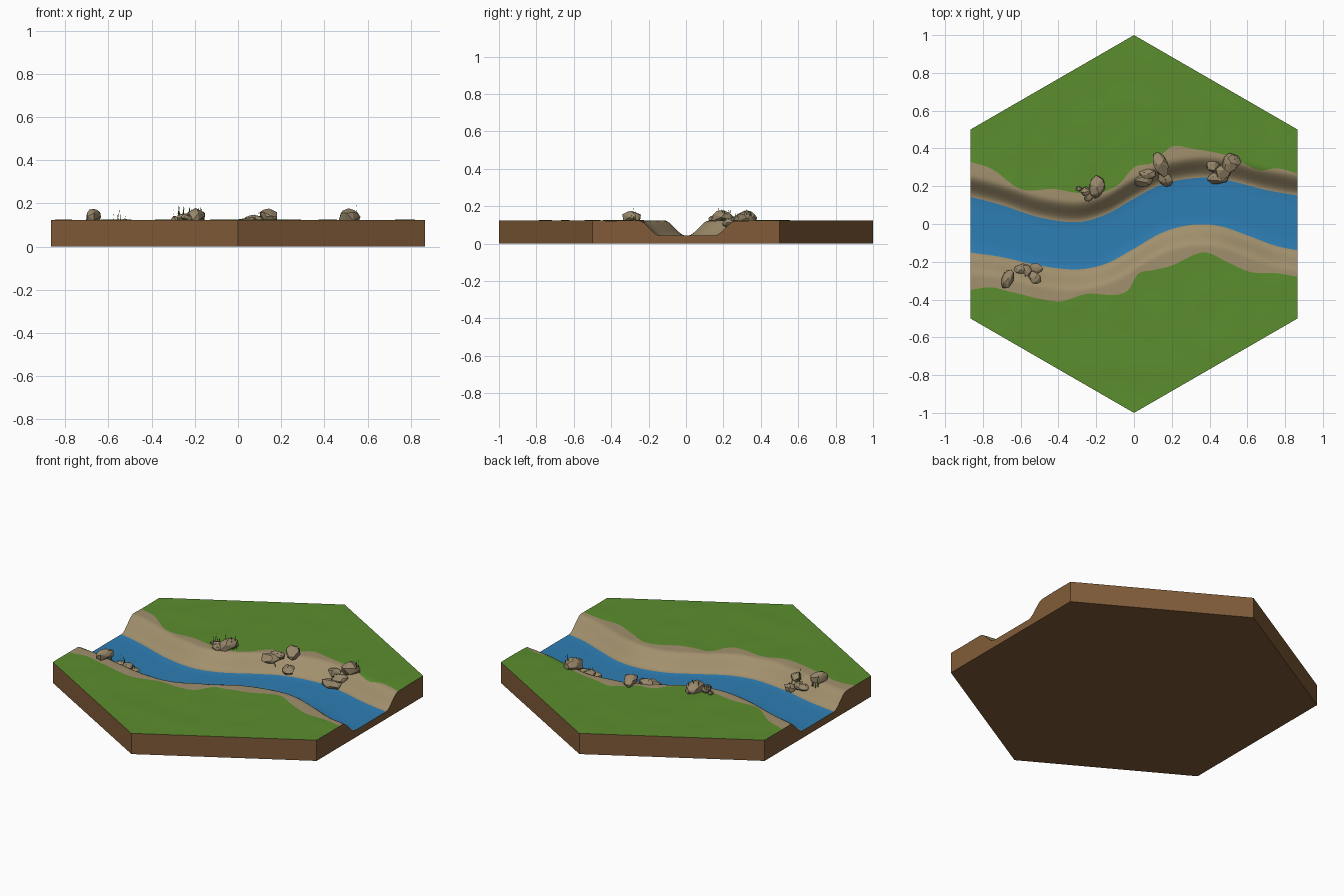
import bpy, bmesh, math, random
from mathutils import Vector, Matrix, noise

if "Cube" in bpy.data.objects:
    bpy.data.objects.remove(bpy.data.objects["Cube"])

random.seed(4)
W = math.sqrt(3) / 2          # half width of the hexagon
TOP, WATER, SLOPE = 0.123, 0.043, 0.115


def material(name, rgb):
    m = bpy.data.materials.new(name)
    m.diffuse_color = (*rgb, 1)
    m.use_nodes = True
    m.node_tree.nodes["Principled BSDF"].inputs["Base Color"].default_value = m.diffuse_color
    return m


GRASS = material("grass green", (0.105, 0.27, 0.027))
SAND = material("sand", (0.36, 0.28, 0.155))
BLUE = material("water blue", (0.027, 0.21, 0.46))
SOIL = material("soil brown", (0.22, 0.105, 0.04))
STONE = material("stone", (0.31, 0.24, 0.145))
BLADE = material("blade green", (0.07, 0.17, 0.025))

# River and sand outlines as (x, y) points
WATER_N = [(-.87, .145), (-.7, .10), (-.5, .035), (-.3, .01), (-.15, .05), (0, .135),
           (.15, .21), (.35, .245), (.5, .23), (.7, .18), (.87, .15)]
WATER_S = [(-.87, -.15), (-.7, -.175), (-.5, -.22), (-.3, -.24), (-.15, -.21), (0, -.13),
           (.15, -.045), (.3, -.005), (.45, -.01), (.6, -.06), (.75, -.115), (.87, -.14)]
SAND_N = [(-.87, .33), (-.75, .29), (-.6, .185), (-.42, .185), (-.3, .165), (-.18, .165), (-.08, .21),
          (0, .30), (.1, .325), (.2, .41), (.3, .40), (.5, .36), (.66, .285), (.76, .295), (.87, .265)]
SAND_S = [(-.87, -.35), (-.76, -.335), (-.65, -.36), (-.4, -.41), (-.25, -.37), (-.1, -.375), (-.03, -.35),
          (.02, -.265), (.1, -.245), (.2, -.22), (.37, -.15), (.5, -.205), (.62, -.255), (.75, -.26), (.87, -.28)]


def curve(pts, x):
    """Smooth interpolation through the points."""
    i = max(k for k in range(len(pts) - 1) if pts[k][0] <= x or k == 0)

    def slope(k):
        a, b = pts[max(k - 1, 0)], pts[min(k + 1, len(pts) - 1)]
        return (b[1] - a[1]) / (b[0] - a[0])
    (x0, y0), (x1, y1) = pts[i], pts[i + 1]
    h = x1 - x0
    t = (x - x0) / h
    return ((2*t**3 - 3*t**2 + 1) * y0 + (t**3 - 2*t**2 + t) * h * slope(i)
            + (3*t**2 - 2*t**3) * y1 + (t**3 - t**2) * h * slope(i + 1))


def ground(x, y):
    d = max(y - curve(WATER_N, x), curve(WATER_S, x) - y, 0)
    t = min(d / SLOPE, 1)
    s = t * t * (3 - 2 * t)
    edge = 1 - abs(x) / W / 2 - abs(y)
    bump = 0.004 * noise.noise(Vector((x * 6, y * 6, 0))) * min(1, max(edge, 0) * 8)
    return WATER + (TOP - WATER) * s + bump * s


def finish(bm, name, mats):
    me = bpy.data.meshes.new(name)
    bm.to_mesh(me)
    bm.free()
    for m in mats:
        me.materials.append(m)
    ob = bpy.data.objects.new(name, me)
    bpy.context.collection.objects.link(ob)
    return ob


# Hexagonal tile: columns across x, strips of grass / sand / water / sand / grass
bm = bmesh.new()
N = 96
cols = []
STRIPS = [(16, 0), (12, 1), (4, 2), (12, 1), (16, 0)]
for i in range(N + 1):
    x = -W + 2 * W * i / N
    h = 1 - abs(x) / W / 2
    lines = [-h, curve(SAND_S, x), curve(WATER_S, x), curve(WATER_N, x), curve(SAND_N, x), h]
    ys = [-h]
    for k, (n, _) in enumerate(STRIPS):
        ys += [lines[k] + (lines[k + 1] - lines[k]) * j / n for j in range(1, n + 1)]
    cols.append([bm.verts.new((x, y, ground(x, y))) for y in ys])
strip_mats = [m for n, m in STRIPS for _ in range(n)]
for a, b in zip(cols, cols[1:]):
    for j, m in enumerate(strip_mats):
        f = bm.faces.new((a[j], b[j], b[j + 1], a[j + 1]))
        f.material_index, f.smooth = m, True
# Soil walls and underside
rim = [e for e in bm.edges if e.is_boundary]
ext = bmesh.ops.extrude_edge_only(bm, edges=rim)["geom"]
for g in ext:
    if isinstance(g, bmesh.types.BMVert):
        g.co.z = 0
    elif isinstance(g, bmesh.types.BMFace):
        g.material_index, g.smooth = 3, False
low = [e for e in bm.edges if e.is_boundary]
for f in bmesh.ops.contextual_create(bm, geom=low)["faces"]:
    f.material_index, f.smooth = 3, False
bmesh.ops.recalc_face_normals(bm, faces=bm.faces)
finish(bm, "river_tile", [GRASS, SAND, BLUE, SOIL])


# Faceted rocks: x, y, half length, half width, turn in degrees, height
def rock(name, x, y, rx, ry, turn, h):
    bm = bmesh.new()
    bmesh.ops.create_icosphere(bm, subdivisions=2, radius=1)
    pts = [v.co * random.uniform(0.88, 1.08) for v in random.sample(list(bm.verts), 24)]
    bm.clear()
    for p in pts:
        bm.verts.new(p)
    hull = bmesh.ops.convex_hull(bm, input=bm.verts)
    bmesh.ops.delete(bm, geom=list({g for g in hull["geom_interior"] if isinstance(g, bmesh.types.BMVert)}),
                     context='VERTS')
    bm.transform(Matrix.Translation((x, y, ground(x, y) + h * 0.35))
                 @ Matrix.Rotation(math.radians(turn), 4, 'Z')
                 @ Matrix.Diagonal((rx, ry, h * 0.65, 1)))
    finish(bm, name, [STONE])


ROCKS = [(-.197, .195, .065, .045, 80, .055), (-.25, .175, .035, .025, 10, .035),
         (-.292, .186, .017, .015, 0, .02), (-.237, .145, .028, .022, 40, .03),
         (.05, .232, .055, .042, 30, .045), (.075, .265, .05, .03, 0, .035),
         (.143, .315, .07, .042, 115, .055), (.165, .24, .045, .036, 140, .045),
         (.42, .305, .045, .038, 60, .035), (.445, .245, .065, .035, 10, .045),
         (.512, .325, .06, .048, 50, .057), (.475, .285, .05, .045, 70, .035),
         (-.668, -.29, .06, .034, 70, .053), (-.60, -.24, .04, .03, 20, .035),
         (-.57, -.25, .04, .03, 120, .03), (-.525, -.285, .045, .032, 130, .035),
         (-.52, -.235, .04, .032, 0, .035)]
for n, r in enumerate(ROCKS):
    rock(f"rock_{n + 1}", *r)

# Grass tufts: thin leaning blades
TUFTS = [(-.27, .185, .03, 10), (-.2, .19, .035, 16), (-.175, .21, .025, 8), (.45, .25, .03, 10),
         (.535, .335, .025, 12), (.07, .26, .04, 5), (-.665, -.27, .03, 12), (-.54, -.25, .04, 12)]
bm = bmesh.new()
for cx, cy, spread, count in TUFTS:
    for _ in range(count):
        a, r = random.uniform(0, math.tau), spread * math.sqrt(random.random())
        x, y = cx + r * math.cos(a), cy + r * math.sin(a)
        base = Vector((x, y, ground(x, y)))
        t = random.uniform(0, math.pi)
        side = Vector((math.cos(t), math.sin(t), 0)) * 0.003
        tip = Vector((random.uniform(-.008, .008), random.uniform(-.008, .008), random.uniform(.04, .075)))
        bm.faces.new([bm.verts.new(base + p) for p in (-side, side, tip)])
finish(bm, "grass_tufts", [BLADE])
